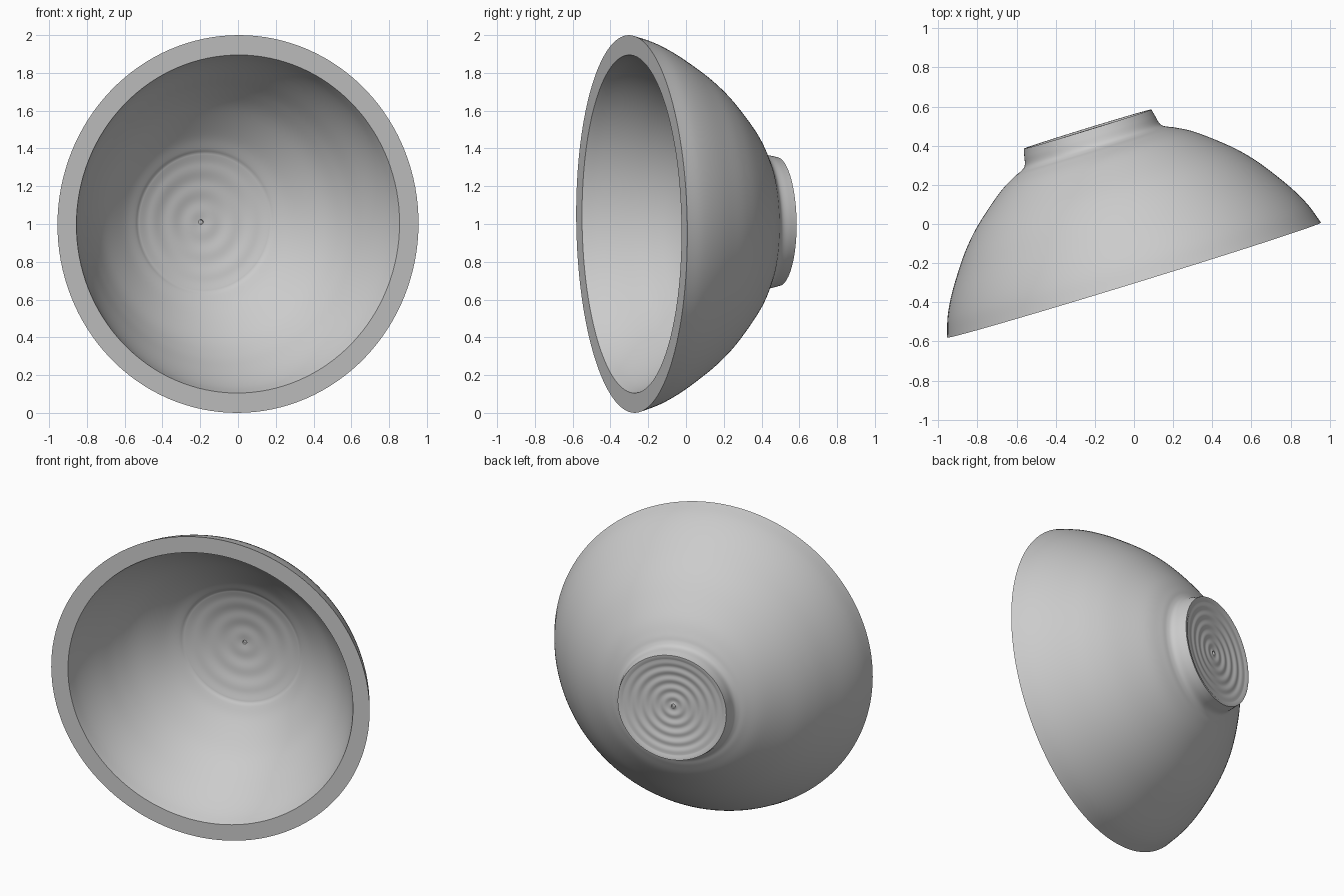
import bpy
import bmesh
import math
from mathutils import Vector

cube = bpy.data.objects.get("Cube")
if cube:
    bpy.data.objects.remove(cube, do_unlink=True)

# Single plain material
grey = bpy.data.materials.new("light grey")
grey.use_nodes = True
colour = (0.6, 0.6, 0.6, 1)
grey.diffuse_color = colour
grey.node_tree.nodes["Principled BSDF"].inputs["Base Color"].default_value = colour


def smooth_curve(points, steps=6):
    """Points along a smooth curve through the given (radius, height) pairs."""
    p = [Vector(q) for q in points]
    p = [2 * p[0] - p[1]] + p + [2 * p[-1] - p[-2]]
    out = []
    for a, b, c, d in zip(p, p[1:], p[2:], p[3:]):
        for i in range(steps):
            t = i / steps
            out.append(0.5 * (2 * b + (c - a) * t + (2 * a - 5 * b + 4 * c - d) * t ** 2
                              + (3 * b - a - 3 * c + d) * t ** 3))
    return out + [p[-2]]


def turned_disc(radius, edge, centre, period, size, count=60):
    """Shallow dished disc with turning rings and a tiny centre pit, edge to centre."""
    out = []
    for i in range(1, count):
        r = radius * (1 - i / count)
        if r < 0.02:
            break
        f = r / radius
        fade = min(1, (1 - f) * 6)
        h = centre + (edge - centre) * f ** 2
        out.append(Vector((r, h + size * fade * math.cos(math.tau * r / period))))
    return out


# Outer wall from rim to the foot
outer = smooth_curve([(1, 0), (0.966, 0.1), (0.918, 0.195), (0.852, 0.297), (0.772, 0.405),
                      (0.675, 0.507), (0.525, 0.629), (0.43, 0.684), (0.385, 0.704),
                      (0.361, 0.726), (0.35, 0.77), (0.341, 0.808)])
# Recessed underside of the foot, with a narrow flat lip
under = [Vector((0.325, 0.807))] + turned_disc(0.32, 0.802, 0.78, 0.058, 0.0025)
under += [Vector((0.013, 0.782)), Vector((0.011, 0.77)), Vector((0, 0.768))]
# Inner wall, then the turned floor
inner = smooth_curve([(0.895, 0), (0.865, 0.075), (0.825, 0.15), (0.769, 0.237),
                      (0.7, 0.335), (0.611, 0.434), (0.467, 0.547), (0.376, 0.599)])
floor = [Vector((0.37, 0.605))] + turned_disc(0.367, 0.605, 0.665, 0.11, 0.0015)
floor += [Vector((0.013, 0.666)), Vector((0.011, 0.677)), Vector((0, 0.678))]

# Closed section, spun around the axis
section = list(reversed(under)) + list(reversed(outer)) + inner + floor
bm = bmesh.new()
verts = [bm.verts.new((p.x, 0, p.y)) for p in section]
edges = [bm.edges.new(pair) for pair in zip(verts, verts[1:])]
bmesh.ops.spin(bm, geom=verts + edges, cent=(0, 0, 0), axis=(0, 0, 1),
               angle=math.tau, steps=128)
bmesh.ops.remove_doubles(bm, verts=bm.verts, dist=0.0002)
bmesh.ops.recalc_face_normals(bm, faces=bm.faces)
mesh = bpy.data.meshes.new("bowl")
bm.to_mesh(mesh)
bm.free()
mesh.materials.append(grey)
bowl = bpy.data.objects.new("bowl", mesh)
bpy.context.collection.objects.link(bowl)

# Stand it on its side, opening forward and turned slightly
axis = Vector((-0.294, 0.956, 0.016))
bowl.rotation_mode = 'QUATERNION'
bowl.rotation_quaternion = axis.to_track_quat('Z', 'Y')
bowl.location = (0, -0.287, 1)

bpy.context.view_layer.objects.active = bowl
bowl.select_set(True)
bpy.ops.object.shade_smooth_by_angle(angle=math.radians(35))
